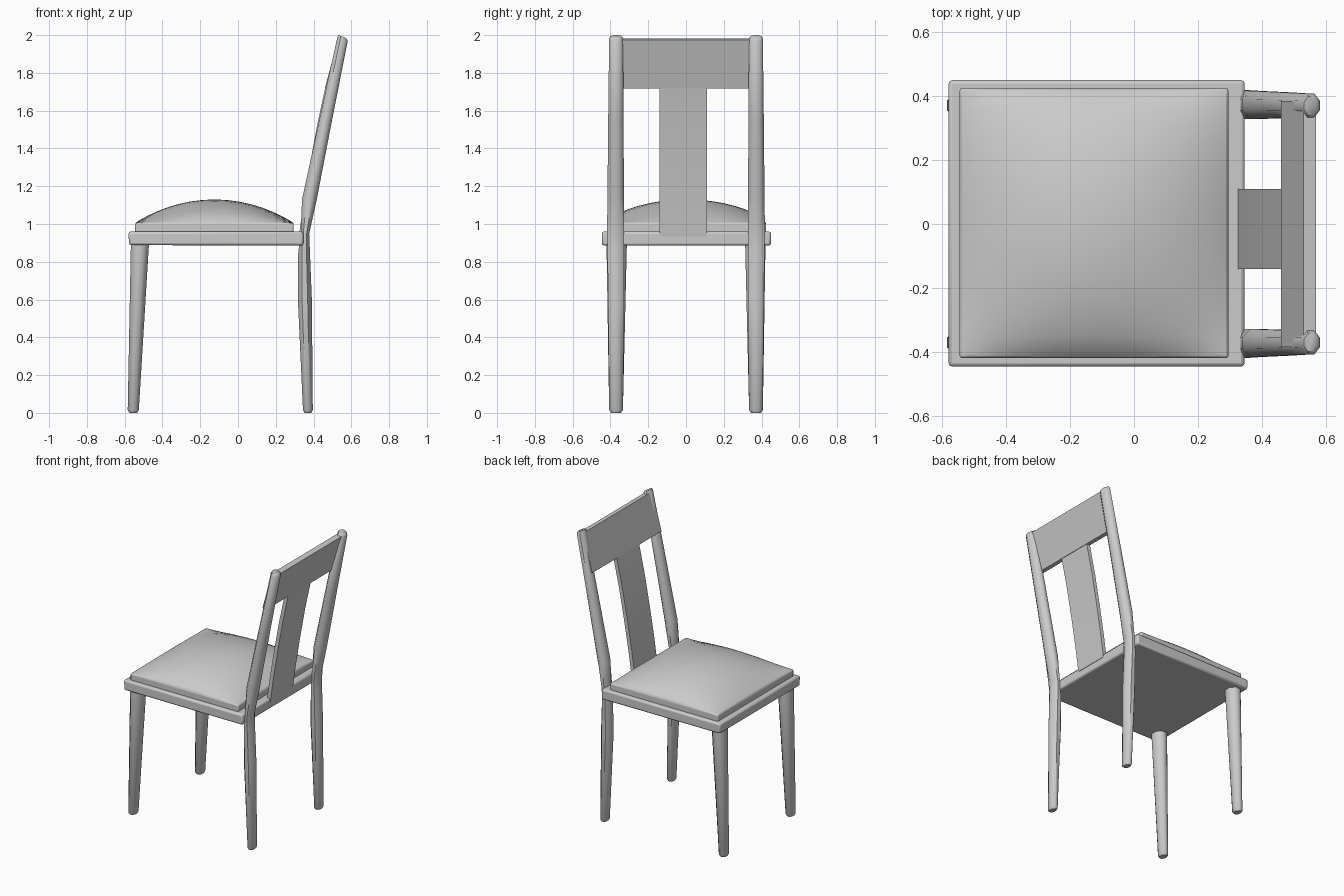
import bpy, bmesh, math

if "Cube" in bpy.data.objects:
    bpy.data.objects.remove(bpy.data.objects["Cube"])


def finish(bm, name, angle=35, bevel=0.0):
    bmesh.ops.recalc_face_normals(bm, faces=bm.faces)
    me = bpy.data.meshes.new(name)
    bm.to_mesh(me)
    bm.free()
    ob = bpy.data.objects.new(name, me)
    bpy.context.collection.objects.link(ob)
    if bevel:
        m = ob.modifiers.new("edge_round", 'BEVEL')
        m.width, m.segments = bevel, 2
        m.limit_method = 'ANGLE'
    bpy.ops.object.select_all(action='DESELECT')
    ob.select_set(True)
    bpy.context.view_layer.objects.active = ob
    bpy.ops.object.shade_smooth_by_angle(angle=math.radians(angle))
    return ob


def ring(x0, x1, y0, y1, c=0.3):
    """Chamfered rectangle with eight corners."""
    cx, cy = (x1 - x0) * c, (y1 - y0) * c
    return [(x0 + cx, y0), (x1 - cx, y0), (x1, y0 + cy), (x1, y1 - cy),
            (x1 - cx, y1), (x0 + cx, y1), (x0, y1 - cy), (x0, y0 + cy)]


def loft(name, sections, side, tilt_top=0.0):
    """Sections are (z, x0, x1, y0, y1); side is +1 or -1 for the mirrored copy."""
    bm = bmesh.new()
    rings = []
    for i, (z, x0, x1, y0, y1) in enumerate(sections):
        tilt = tilt_top if i >= len(sections) - 2 else 0.0
        rings.append([bm.verts.new((x, side * y, z - tilt * (x - x0) / (x1 - x0)))
                      for x, y in ring(x0, x1, y0, y1)])
    for a, b in zip(rings, rings[1:]):
        for i in range(8):
            j = (i + 1) % 8
            bm.faces.new((a[i], a[j], b[j], b[i]))
    bm.faces.new(rings[0])
    bm.faces.new(rings[-1])
    return finish(bm, name, 50)


def extrude_xz(name, profile, y0, y1, angle=35, bevel=0.0):
    """Closed side profile in x,z pulled along y."""
    bm = bmesh.new()
    a = [bm.verts.new((x, y0, z)) for x, z in profile]
    b = [bm.verts.new((x, y1, z)) for x, z in profile]
    n = len(profile)
    for i in range(n):
        j = (i + 1) % n
        bm.faces.new((a[i], a[j], b[j], b[i]))
    bm.faces.new(a)
    bm.faces.new(b)
    return finish(bm, name, angle, bevel)


# Tapered front legs and bent rear legs that run up into the back posts
front_leg = [(0.0, -0.575, -0.535, 0.345, 0.397),
             (0.015, -0.584, -0.525, 0.334, 0.407),
             (0.90, -0.567, -0.471, 0.313, 0.421)]
rear_post = [(0.0, 0.352, 0.388, 0.345, 0.397),
             (0.015, 0.344, 0.396, 0.333, 0.407),
             (0.60, 0.317, 0.391, 0.328, 0.412),
             (0.85, 0.319, 0.381, 0.328, 0.416),
             (0.95, 0.332, 0.377, 0.328, 0.418),
             (1.13, 0.339, 0.417, 0.328, 0.416),
             (1.55, 0.430, 0.498, 0.331, 0.412),
             (1.985, 0.525, 0.581, 0.333, 0.407),
             (2.0, 0.532, 0.572, 0.341, 0.399)]
for side, label in ((1, "left"), (-1, "right")):
    loft("front_leg_" + label, front_leg, side)
    loft("back_post_" + label, rear_post, side, tilt_top=0.015)

# Seat frame slab
extrude_xz("seat_frame", [(-0.58, 0.96), (-0.577, 0.888), (0.346, 0.886), (0.346, 0.96)],
           -0.446, 0.45, bevel=0.012)

# Padded cushion: domed grid with a short upright border
bm = bmesh.new()
N = 16
CX, CY, HX, HY = -0.125, 0.0025, 0.42, 0.422
grid = []
for i in range(N + 1):
    u = -math.cos(math.pi * i / N) * 0.5 + (2 * i / N - 1) * 0.5
    row = []
    for j in range(N + 1):
        v = -math.cos(math.pi * j / N) * 0.5 + (2 * j / N - 1) * 0.5
        dome = max(0.0, 1 - u * u) ** 0.95 * max(0.0, 1 - v * v) ** 0.7
        row.append(bm.verts.new((CX + u * HX, CY + v * HY, 1.005 + 0.125 * dome)))
    grid.append(row)
for i in range(N):
    for j in range(N):
        bm.faces.new((grid[i][j], grid[i + 1][j], grid[i + 1][j + 1], grid[i][j + 1]))
border = [e for e in bm.edges if e.is_boundary]
new = bmesh.ops.extrude_edge_only(bm, edges=border)["geom"]
for v in new:
    if isinstance(v, bmesh.types.BMVert):
        v.co.z = 0.95
bmesh.ops.holes_fill(bm, edges=[e for e in bm.edges if e.is_boundary], sides=0)
finish(bm, "cushion", 40, bevel=0.008)

# Leaning top rail between the posts
extrude_xz("top_rail", [(0.460, 1.72), (0.492, 1.718), (0.568, 1.975), (0.530, 1.982)],
           -0.385, 0.385)

# Slightly bowed centre splat
front = [(0.322, 0.935), (0.345, 1.10), (0.378, 1.30), (0.418, 1.52), (0.466, 1.74)]
back = [(x + 0.027, z) for x, z in reversed(front)]
extrude_xz("back_splat", front + back, -0.14, 0.11)
